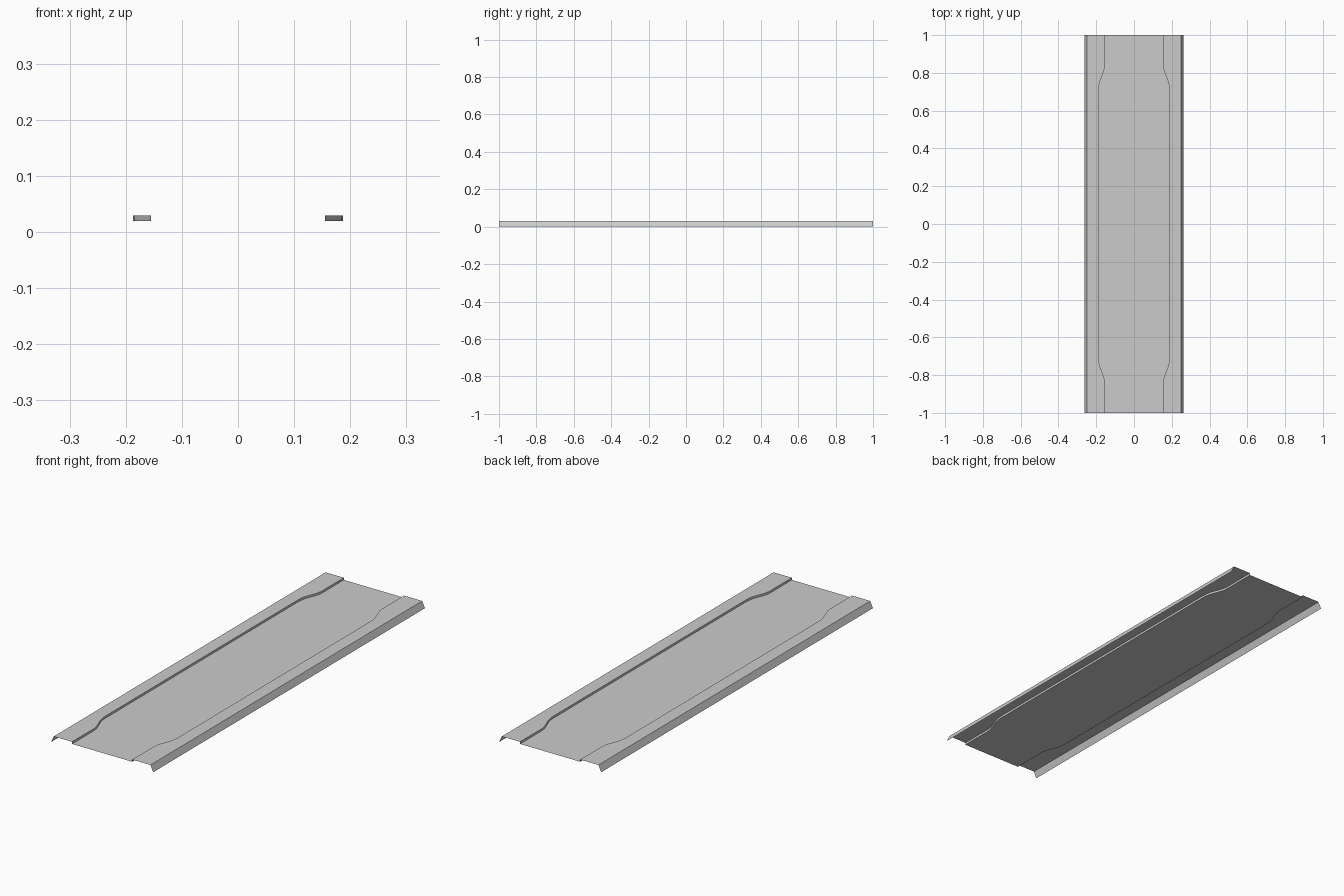
import bpy, bmesh

if "Cube" in bpy.data.objects:
    bpy.data.objects.remove(bpy.data.objects["Cube"])

FLOOR_Z, RIM_Z = 0.02, 0.03
RIM_X, LIP_X = 0.249, 0.263

# Step outline along one end: (y, half width of the recessed floor)
END = [(0.71, 0.187), (0.735, 0.185), (0.755, 0.180), (0.795, 0.165),
       (0.815, 0.158), (0.835, 0.155), (1.0, 0.155)]
STATIONS = [(-y, w) for y, w in reversed(END)] + END


def sheet(name, profile):
    """Thin sheet lofted along y; profile(w) gives (x, z) points at each station."""
    bm = bmesh.new()
    rows = [[bm.verts.new((x, y, z)) for x, z in profile(w)] for y, w in STATIONS]
    for a, b in zip(rows, rows[1:]):
        for i in range(len(a) - 1):
            bm.faces.new((a[i], a[i + 1], b[i + 1], b[i]))
    # Merge the coplanar strips into clean flat panels
    bmesh.ops.dissolve_limit(bm, angle_limit=0.002, verts=bm.verts, edges=bm.edges)
    mesh = bpy.data.meshes.new(name)
    bm.to_mesh(mesh)
    bm.free()
    obj = bpy.data.objects.new(name, mesh)
    bpy.context.collection.objects.link(obj)
    return obj


# Recessed centre floor
sheet("floor_panel", lambda w: [(-w, FLOOR_Z), (w, FLOOR_Z)])

# Raised rims: vertical step, flat border, sloping outer lip
right = lambda w: [(w, FLOOR_Z), (w, RIM_Z), (RIM_X, RIM_Z), (LIP_X, 0)]
sheet("right_rim", right)
sheet("left_rim", lambda w: [(-x, z) for x, z in reversed(right(w))])
